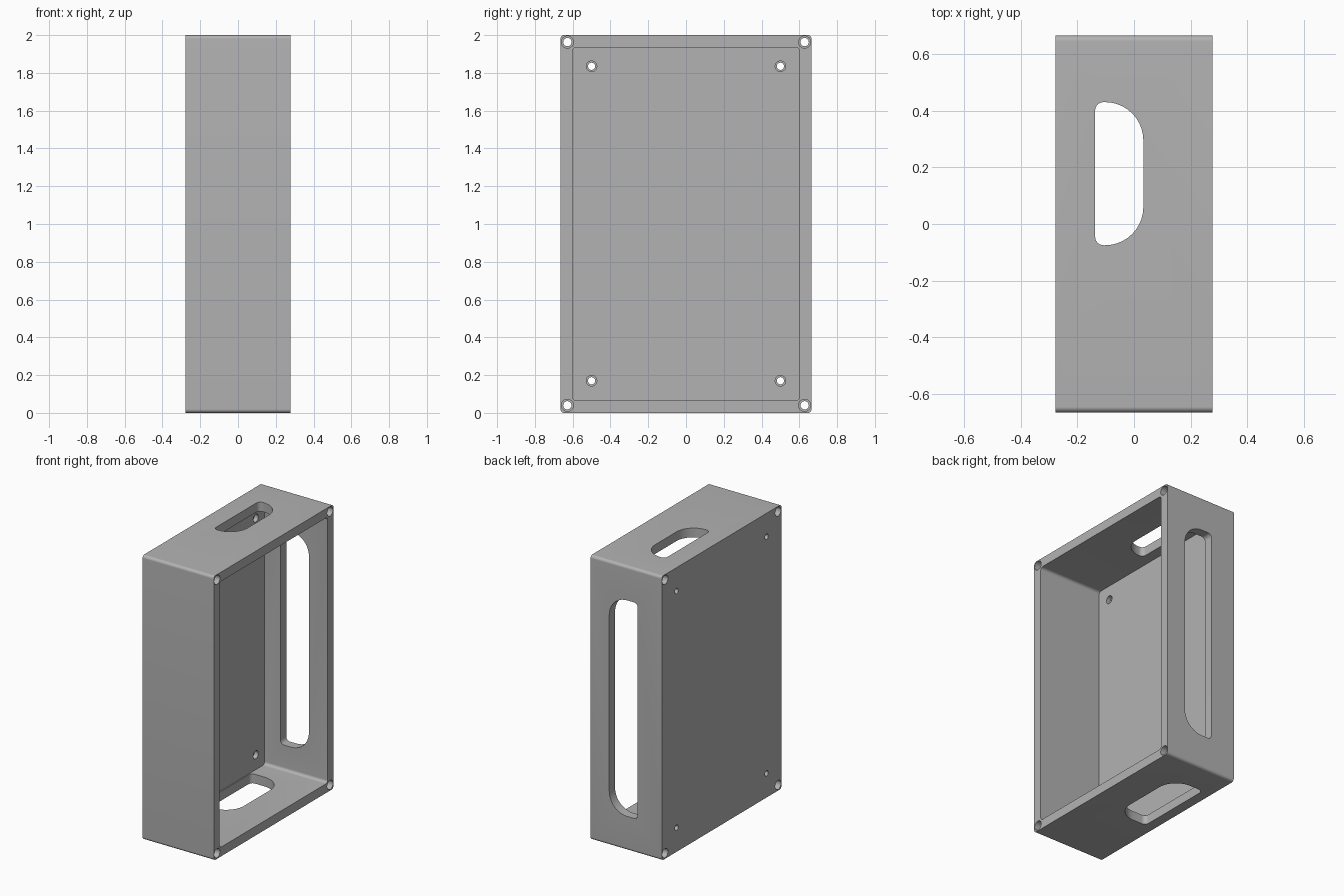
import bpy
import bmesh
import math
from mathutils import Vector

if "Cube" in bpy.data.objects:
    bpy.data.objects.remove(bpy.data.objects["Cube"], do_unlink=True)

HX, HY, TOP = 0.277, 0.665, 2.0
WALL = 0.065
FLOOR = -HX + WALL
OVER = 0.05

grey = bpy.data.materials.new("grey plastic")
grey.use_nodes = True
COLOUR = (0.45, 0.45, 0.45, 1)
grey.diffuse_color = COLOUR
grey.node_tree.nodes["Principled BSDF"].inputs["Base Color"].default_value = COLOUR


def rounded(u0, u1, v0, v1, r_low, r_high, steps=10):
    """Rounded rectangle; r_low on the low-u corners, r_high on the high-u corners."""
    corners = [(u1 - r_high, v1 - r_high, r_high), (u0 + r_low, v1 - r_low, r_low),
               (u0 + r_low, v0 + r_low, r_low), (u1 - r_high, v0 + r_high, r_high)]
    points = []
    for k, (cu, cv, r) in enumerate(corners):
        for i in range(steps + 1):
            a = math.pi / 2 * (k + i / steps)
            points.append((cu + r * math.cos(a), cv + r * math.sin(a)))
    return points


def circle(u, v, r, n=32):
    return [(u + r * math.cos(math.tau * i / n), v + r * math.sin(math.tau * i / n))
            for i in range(n)]


def prism(name, outline, axis, lo, hi):
    """Extrude a 2D outline along x, y or z from lo to hi."""
    place = {"x": lambda u, v, w: (w, u, v),
             "y": lambda u, v, w: (u, w, v),
             "z": lambda u, v, w: (u, v, w)}[axis]
    bm = bmesh.new()
    face = bm.faces.new([bm.verts.new(place(u, v, lo)) for u, v in outline])
    new = bmesh.ops.extrude_face_region(bm, geom=[face])["geom"]
    shift = Vector(place(0, 0, hi - lo))
    bmesh.ops.translate(bm, vec=shift, verts=[g for g in new if isinstance(g, bmesh.types.BMVert)])
    bmesh.ops.recalc_face_normals(bm, faces=bm.faces)
    mesh = bpy.data.meshes.new(name)
    bm.to_mesh(mesh)
    bm.free()
    mesh.materials.append(grey)
    obj = bpy.data.objects.new(name, mesh)
    bpy.context.collection.objects.link(obj)
    return obj


def cut(target, cutter):
    """Subtract the cutter and remove it."""
    cutter.hide_render = True
    mod = target.modifiers.new("cut", "BOOLEAN")
    mod.operation = "DIFFERENCE"
    mod.solver = "EXACT"
    mod.object = cutter
    bpy.context.view_layer.objects.active = target
    bpy.ops.object.modifier_apply(modifier=mod.name)
    bpy.data.objects.remove(cutter, do_unlink=True)


# Outer shell, with the cavity open towards +x
case = prism("enclosure_case", rounded(-HY, HY, 0, TOP, 0.02, 0.02), "x", -HX, HX)
cut(case, prism("cavity", rounded(-HY + WALL, HY - WALL, WALL, TOP - WALL, 0.02, 0.02),
                "x", FLOOR, HX + OVER))

# Openings in the top, bottom and back walls
cut(case, prism("top_opening", rounded(-0.137, 0.033, -0.075, 0.43, 0.03, 0.135),
                "z", TOP - WALL - OVER, TOP + OVER))
cut(case, prism("bottom_opening", rounded(-0.205, 0.04, -0.13, 0.44, 0.03, 0.14),
                "z", -OVER, WALL + OVER))
cut(case, prism("back_opening", rounded(-0.09, 0.132, 0.24, 1.76, 0.03, 0.14),
                "y", HY - WALL - OVER, HY + OVER))

# Corner screw holes, counterbored at both ends, and floor mounting holes
for side in (-1, 1):
    for z in (0.04, TOP - 0.037):
        y = side * 0.628
        cut(case, prism("corner_hole", circle(y, z, 0.022), "x", -HX - OVER, HX + OVER))
        cut(case, prism("corner_bore", circle(y, z, 0.032), "x", HX - 0.06, HX + OVER))
        cut(case, prism("corner_bore", circle(y, z, 0.032), "x", -HX - OVER, -HX + 0.04))
    for z in (0.17, 1.835):
        y = side * 0.5
        cut(case, prism("mount_hole", circle(y, z, 0.019), "x", -HX - OVER, FLOOR + OVER))
        cut(case, prism("mount_bore", circle(y, z, 0.028), "x", FLOOR - 0.03, FLOOR + OVER))

# Smooth the rounded corners, keep the edges sharp
bpy.ops.object.select_all(action="DESELECT")
case.select_set(True)
bpy.context.view_layer.objects.active = case
bpy.ops.object.shade_smooth_by_angle(angle=math.radians(30))
